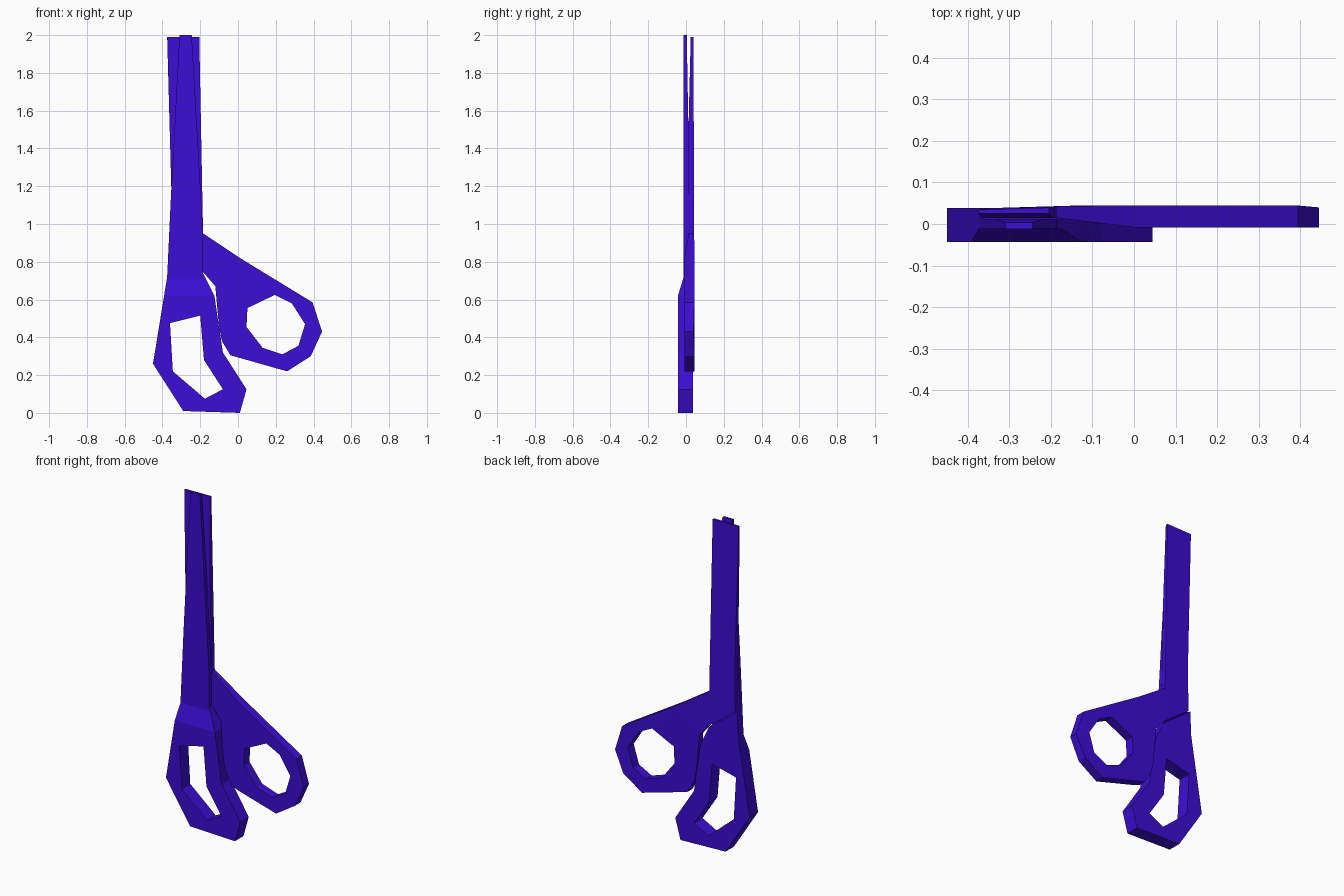
import bpy
import bmesh
from mathutils import Vector

cube = bpy.data.objects.get("Cube")
if cube:
    bpy.data.objects.remove(cube, do_unlink=True)

mat = bpy.data.materials.new("violet_blue")
mat.use_nodes = True
COLOR = (0.045, 0.004, 0.66, 1)
mat.diffuse_color = COLOR
mat.node_tree.nodes["Principled BSDF"].inputs["Base Color"].default_value = COLOR


def ramp(v, a, b, va, vb):
    t = max(0.0, min(1.0, (v - a) / (b - a)))
    return va + (vb - va) * t


def make_half(name, outline, hole, folds, front_y, back_y):
    """Fill a pierced profile, cut fold lines, give it thickness, then bend it."""
    bm = bmesh.new()
    for loop in (outline, hole):
        vs = [bm.verts.new((x, 0, z)) for x, z in loop]
        for i, v in enumerate(vs):
            bm.edges.new((v, vs[(i + 1) % len(vs)]))
    bmesh.ops.triangle_fill(bm, use_beauty=True, edges=bm.edges[:], normal=(0, -1, 0))
    for point, normal in folds:
        bmesh.ops.bisect_plane(bm, geom=bm.verts[:] + bm.edges[:] + bm.faces[:],
                               dist=1e-5, plane_co=point, plane_no=normal)
    front = bm.verts[:]
    ext = bmesh.ops.extrude_face_region(bm, geom=bm.faces[:], use_keep_orig=True)
    back = [g for g in ext["geom"] if isinstance(g, bmesh.types.BMVert)]
    for v in front:
        v.co.y = front_y(v.co)
    for v in back:
        v.co.y = back_y(v.co)
    bmesh.ops.recalc_face_normals(bm, faces=bm.faces[:])
    me = bpy.data.meshes.new(name)
    bm.to_mesh(me)
    bm.free()
    me.materials.append(mat)
    ob = bpy.data.objects.new(name, me)
    bpy.context.collection.objects.link(ob)


UP, SIDE = Vector((0, 0, 1)), Vector((1, 0, 0))

# Seam where the thick lower handle meets the thin blade
SEAM = Vector((-0.18, 0, 0.73))
SEAM_N = Vector((0.6, 0, 0.8))
STEP = 0.006

# Front blade with the long finger loop
make_half(
    "front_blade_and_long_loop",
    [(-0.31, 2), (-0.355, 1.15), (-0.375, 0.72), (-0.45, 0.26), (-0.29, 0.01),
     (0.01, 0), (0.045, 0.125), (-0.08, 0.32), (-0.125, 0.62), (-0.185, 0.74),
     (-0.185, 0.95), (-0.245, 2)],
    [(-0.36, 0.475), (-0.2, 0.515), (-0.18, 0.28), (-0.08, 0.125),
     (-0.175, 0.075), (-0.345, 0.22)],
    [(UP * 1.54, UP), (UP * 0.72, UP), (UP * 0.62, UP),
     (SEAM, SEAM_N), (SEAM + SEAM_N * STEP, SEAM_N)],
    lambda p: ramp(p.z, 0.62, 0.72, -0.043, -0.012),
    lambda p: (0.038 if (p - SEAM).dot(SEAM_N) * 1 < STEP / 2 + p.y
               else ramp(p.z, 1.54, 2, 0.012, 0.004)),
)

# Rear blade with the round thumb loop
make_half(
    "rear_blade_and_thumb_loop",
    [(-0.375, 1.99), (-0.352, 1.15), (-0.355, 0.87), (-0.18, 0.74), (-0.12, 0.67),
     (-0.1, 0.45), (-0.085, 0.38), (-0.04, 0.305), (0.26, 0.22), (0.385, 0.3),
     (0.445, 0.43), (0.395, 0.585), (0.01, 0.82), (-0.185, 0.95), (-0.205, 1.99)],
    [(0.05, 0.555), (0.195, 0.625), (0.285, 0.58), (0.355, 0.47),
     (0.32, 0.355), (0.235, 0.31), (0.13, 0.345), (0.045, 0.455)],
    [(UP * 1.54, UP), (SIDE * -0.18, SIDE), (SIDE * 0.01, SIDE)],
    lambda p: ramp(p.z, 1.54, 1.99, 0.014, 0.025) + ramp(p.x, -0.18, 0.01, 0, -0.023),
    lambda p: ramp(p.x, -0.35, -0.12, 0.038, 0.045) - ramp(p.z, 1, 1.99, 0, 0.003)
    - ramp(p.x, 0.39, 0.445, 0, 0.005),
)
